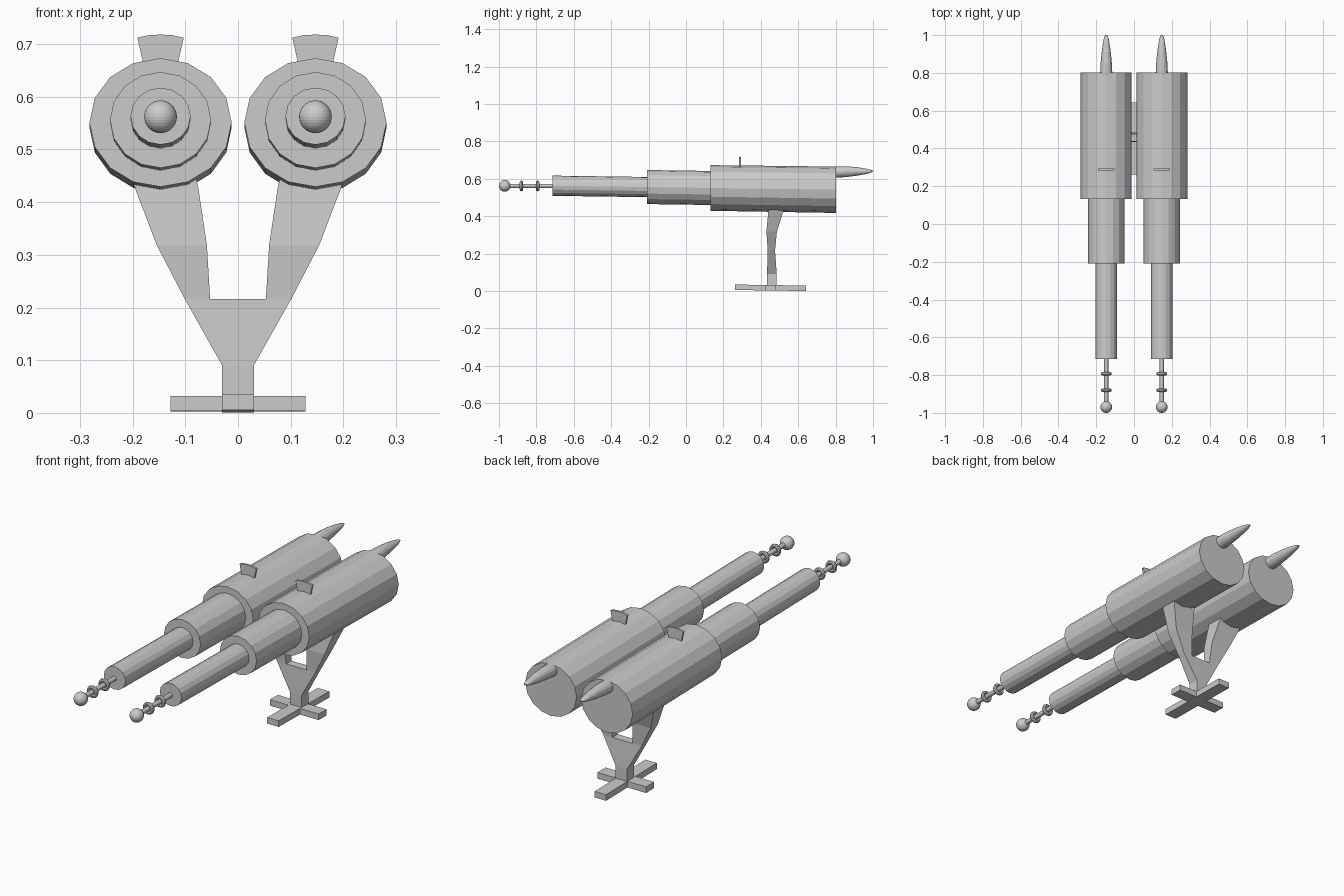
import bpy, bmesh
from math import sin, cos, tau, radians

if "Cube" in bpy.data.objects:
    bpy.data.objects.remove(bpy.data.objects["Cube"])

TILT = 0.0142  # the barrels droop slightly toward the rear


def axis_z(y):
    return 0.553 - TILT * y


def loft(name, rings):
    """Skin a list of equal-length point rings and cap both ends."""
    bm = bmesh.new()
    loops = [[bm.verts.new(p) for p in ring] for ring in rings]
    n = len(loops[0])
    for a, b in zip(loops, loops[1:]):
        for i in range(n):
            j = (i + 1) % n
            bm.faces.new((a[i], a[j], b[j], b[i]))
    bm.faces.new(loops[0])
    bm.faces.new(loops[-1])
    bmesh.ops.recalc_face_normals(bm, faces=bm.faces)
    mesh = bpy.data.meshes.new(name)
    bm.to_mesh(mesh)
    bm.free()
    ob = bpy.data.objects.new(name, mesh)
    bpy.context.collection.objects.link(ob)
    return ob


def oval(x, y, z, rx, rz, n=16):
    return [(x + rx * sin(tau * i / n), y, z + rz * cos(tau * i / n)) for i in range(n)]


def rect(x0, x1, y0, y1, z):
    return [(x0, y0, z), (x1, y0, z), (x1, y1, z), (x0, y1, z)]


def bar(name, hx, hy):
    """Tilted foot bar centred below the stem."""
    cy = 0.452
    rings = []
    for z in (0.003, 0.032):
        rings.append([(x, y, z - TILT * (y - cy)) for x, y, z in rect(-hx, hx, cy - hy, cy + hy, z)])
    return loft(name, rings)


for side, s in (("left", -1), ("right", 1)):
    cx = s * 0.147

    # Stepped barrel, thin front to thick rear
    steps = [(-0.715, 0.057, 0.054), (-0.208, 0.057, 0.054),
             (-0.208, 0.096, 0.091), (0.132, 0.096, 0.091),
             (0.132, 0.135, 0.122), (0.803, 0.135, 0.124)]
    loft(side + "_barrel", [oval(cx, y, axis_z(y), rx, rz) for y, rx, rz in steps])

    # Front rod with two rings and a ball tip
    zt = 0.562
    loft(side + "_rod", [oval(cx, y, zt, 0.011, 0.011) for y in (-0.96, -0.70)])
    for i, y in enumerate((-0.88, -0.793)):
        bpy.ops.mesh.primitive_torus_add(location=(cx, y, zt), rotation=(radians(90), 0, 0),
                                         major_radius=0.02, minor_radius=0.009,
                                         major_segments=24, minor_segments=8)
        bpy.context.object.name = f"{side}_rod_ring_{i + 1}"
    bpy.ops.mesh.primitive_uv_sphere_add(radius=0.031, location=(cx, -0.969, zt),
                                         segments=32, ring_count=16)
    bpy.context.object.name = side + "_ball_tip"

    # Flared sight on top
    outline = [(-0.031, 0.655), (0.031, 0.655), (0.044, 0.712),
               (0.022, 0.717), (0, 0.718), (-0.022, 0.717), (-0.044, 0.712)]
    loft(side + "_sight", [[(cx + x, y, z) for x, z in outline] for y in (0.284, 0.294)])

    # Tapered rear fin: y, top, bottom, half width
    fin = [(0.78, 0.666, 0.605, 0.033), (0.85, 0.667, 0.609, 0.030),
           (0.91, 0.663, 0.616, 0.024), (0.96, 0.655, 0.625, 0.017),
           (0.985, 0.649, 0.632, 0.012), (1.0, 0.644, 0.639, 0.006)]
    loft(side + "_rear_fin", [oval(cx, y, (t + b) / 2, w, (t - b) / 2) for y, t, b, w in fin])

    # Fork arm of the stand
    arm = [(0.053, 0.101, 0.437, 0.476, 0.216), (0.059, 0.154, 0.430, 0.486, 0.318),
           (0.075, 0.195, 0.440, 0.520, 0.425), (0.082, 0.205, 0.442, 0.530, 0.46)]
    loft(side + "_fork_arm", [rect(s * a, s * b, c, d, z) for a, b, c, d, z in arm])

# Stem of the stand
stem = [(0.03, 0.434, 0.484, 0.01), (0.03, 0.433, 0.485, 0.09), (0.101, 0.437, 0.476, 0.216)]
loft("stand_stem", [rect(-w, w, a, b, z) for w, a, b, z in stem])

# Crossed foot
bar("foot_bar_long", 0.03, 0.19)
bar("foot_bar_wide", 0.128, 0.03)
